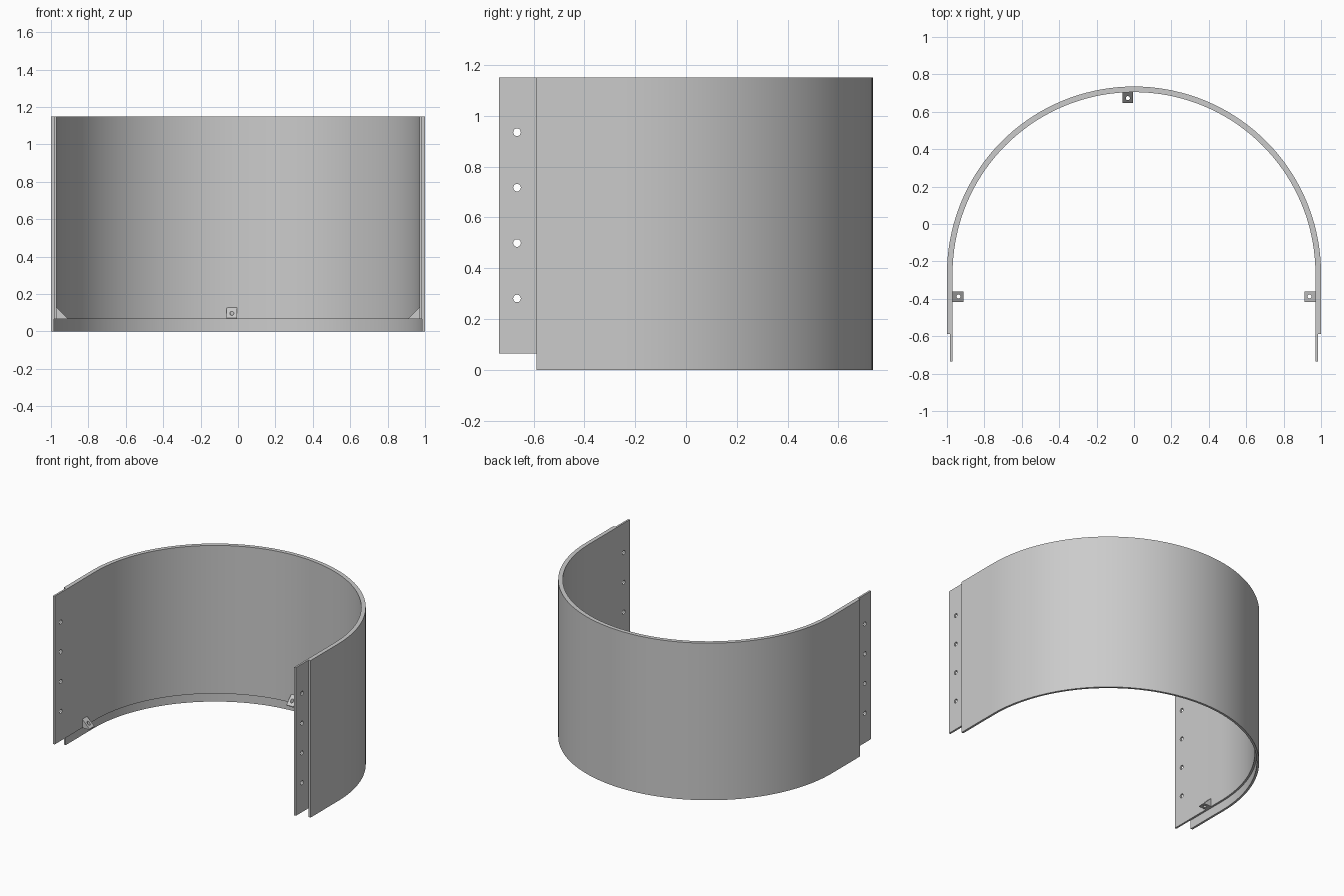
import bpy, bmesh, math
from mathutils import Matrix, Vector

cube = bpy.data.objects.get("Cube")
if cube:
    bpy.data.objects.remove(cube, do_unlink=True)

ARC_Y = -0.265      # centre of the half circle
HEIGHT = 1.15
LIP = 0.065         # height where the inner sheet starts
R_OUT, R_MID, R_IN = 1.0, 0.984, 0.97

steel = bpy.data.materials.new("grey_steel")
steel.use_nodes = True
grey = (0.6, 0.6, 0.6, 1)
steel.diffuse_color = grey
steel.node_tree.nodes["Principled BSDF"].inputs["Base Color"].default_value = grey


def finish(name, bm, smooth=False):
    bmesh.ops.recalc_face_normals(bm, faces=bm.faces)
    mesh = bpy.data.meshes.new(name)
    bm.to_mesh(mesh)
    bm.free()
    mesh.materials.append(steel)
    ob = bpy.data.objects.new(name, mesh)
    bpy.context.collection.objects.link(ob)
    if smooth:
        bpy.ops.object.select_all(action='DESELECT')
        ob.select_set(True)
        bpy.context.view_layer.objects.active = ob
        bpy.ops.object.shade_smooth_by_angle(angle=math.radians(30))
    return ob


def u_path(r, y_end, n=72):
    """Straight leg, half circle, straight leg."""
    arc = [(r * math.cos(math.pi * i / n), ARC_Y + r * math.sin(math.pi * i / n))
           for i in range(n + 1)]
    return [(r, y_end)] + arc + [(-r, y_end)]


def curved_sheet(name, r0, r1, y_end, z0, z1):
    bm = bmesh.new()
    rings = []
    for (ax, ay), (bx, by) in zip(u_path(r0, y_end), u_path(r1, y_end)):
        rings.append([bm.verts.new(p) for p in
                      ((ax, ay, z0), (bx, by, z0), (bx, by, z1), (ax, ay, z1))])
    for a, b in zip(rings, rings[1:]):
        for k in range(4):
            m = (k + 1) % 4
            bm.faces.new((a[k], a[m], b[m], b[k]))
    bm.faces.new(rings[0])
    bm.faces.new(rings[-1])
    return finish(name, bm, True)


def cut(target, name, bm):
    cutter = finish(name, bm)
    cutter.hide_render = True
    cutter.hide_set(True)
    cutter.display_type = 'WIRE'
    mod = target.modifiers.new("holes", 'BOOLEAN')
    mod.operation = 'DIFFERENCE'
    mod.solver = 'EXACT'
    mod.object = cutter
    # bake the cut and drop the helper
    deps = bpy.context.evaluated_depsgraph_get()
    mesh = bpy.data.meshes.new_from_object(target.evaluated_get(deps))
    target.modifiers.clear()
    target.data = mesh
    bpy.data.objects.remove(cutter, do_unlink=True)


def add_rod(bm, matrix, radius, depth):
    bmesh.ops.create_cone(bm, cap_ends=True, segments=20, radius1=radius,
                          radius2=radius, depth=depth, matrix=matrix)


# Two nested sheets; the inner one starts higher and reaches further forward
curved_sheet("outer_sheet", R_MID, R_OUT, -0.588, 0, HEIGHT)
inner = curved_sheet("inner_sheet", R_IN, R_MID, -0.735, LIP, HEIGHT)

# Bolt holes along both front flanges
rods = bmesh.new()
for side in (-1, 1):
    for i in range(4):
        place = Matrix.Translation((side * 0.977, -0.665, 0.281 + 0.218 * i))
        add_rod(rods, place @ Matrix.Rotation(math.pi / 2, 4, 'Y'), 0.015, 0.1)
cut(inner, "flange_hole_cutter", rods)


# Wedge brackets on the inner wall, each with an upright hole
def bracket(name, origin, angle):
    place = Matrix.Translation(origin) @ Matrix.Rotation(angle, 4, 'Z')
    bm = bmesh.new()
    size, half = 0.058, 0.028
    ends = [[bm.verts.new(place @ Vector(p)) for p in
             ((-0.003, w, 0), (size, w, 0), (size, w, 0.006), (0, w, 0.063), (-0.003, w, 0.063))]
            for w in (-half, half)]
    bm.faces.new(ends[0])
    bm.faces.new(ends[1])
    for k in range(5):
        m = (k + 1) % 5
        bm.faces.new((ends[0][k], ends[0][m], ends[1][m], ends[1][k]))
    ob = finish(name, bm)
    hole = bmesh.new()
    add_rod(hole, place @ Matrix.Translation((0.032, 0, 0.03)), 0.011, 0.2)
    cut(ob, name + "_cutter", hole)


bracket("right_bracket", (-R_IN, -0.388, LIP), 0)
bracket("left_bracket", (R_IN, -0.388, LIP), math.pi)
bracket("back_bracket", (-0.033, ARC_Y + R_IN, LIP), -math.pi / 2)
